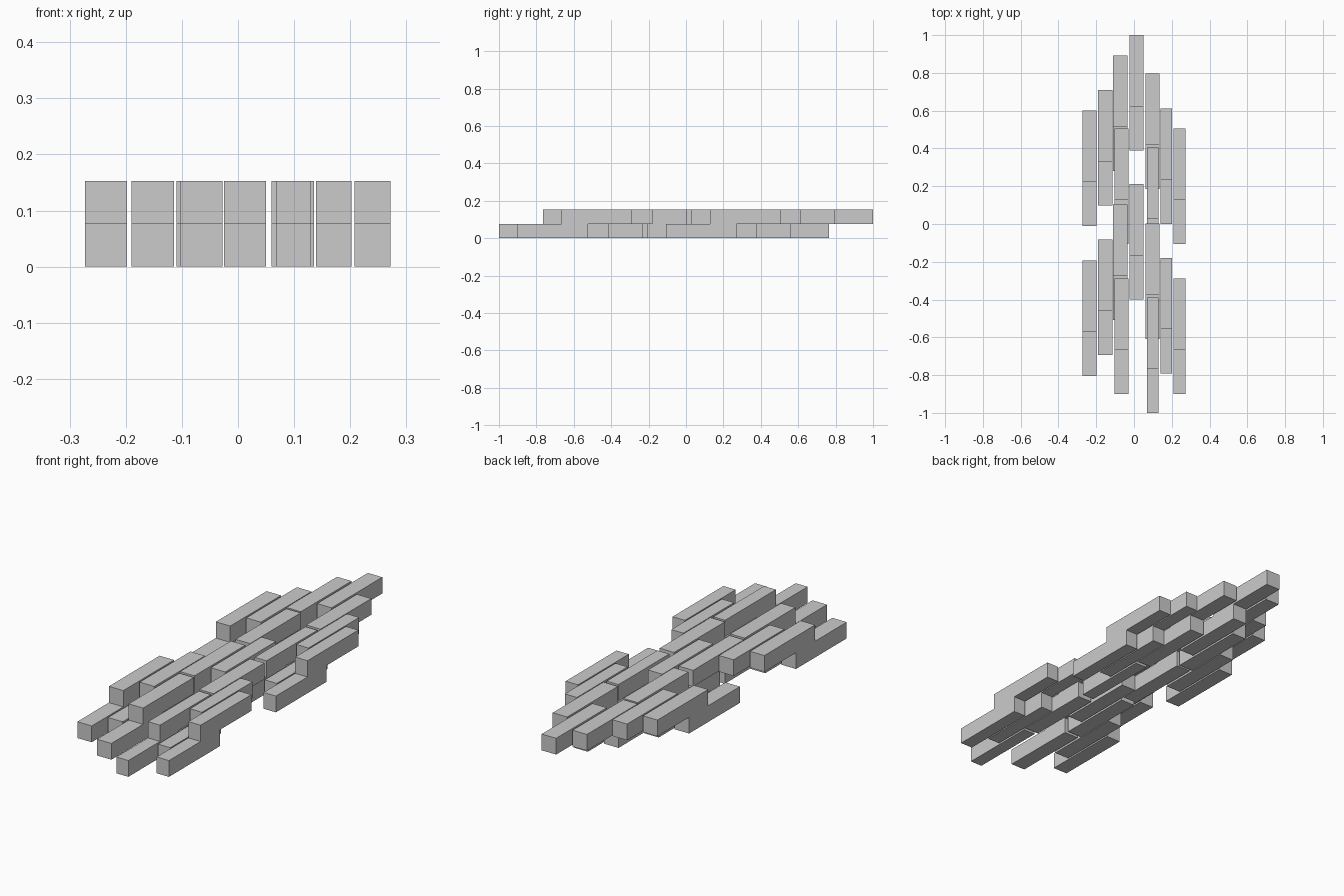
import bpy

if "Cube" in bpy.data.objects:
    bpy.data.objects.remove(bpy.data.objects["Cube"])

LENGTH = 0.377    # plank length along y
STEP = 0.235      # upper plank is pushed back by this much
HEIGHT = 0.0765   # plank thickness


def plank(name, x0, x1, y0, z0):
    bpy.ops.mesh.primitive_cube_add(
        size=1, location=((x0 + x1) / 2, y0 + LENGTH / 2, z0 + HEIGHT / 2))
    ob = bpy.context.object
    ob.name = name
    ob.scale = (x1 - x0, LENGTH, HEIGHT)
    bpy.ops.object.transform_apply(location=False, rotation=False, scale=True)


# Rows: left x, right x, back ends (y) of each stacked plank pair
rows = [
    (-0.273, -0.198, (0.602, -0.192)),
    (-0.190, -0.114, (0.709, -0.082)),
    (-0.110, -0.035, (0.893, 0.104)),
    (-0.103, -0.028, (0.506, -0.288)),
    (-0.025, 0.050, (1.000, 0.211)),
    (0.060, 0.135, (0.797, 0.003)),
    (0.068, 0.130, (0.404, -0.388)),
    (0.139, 0.202, (0.612, -0.179)),
    (0.208, 0.272, (0.505, -0.289)),
]

for r, (x0, x1, backs) in enumerate(rows, 1):
    for k, back in enumerate(backs, 1):
        # upper plank, then the lower one stepped towards the front
        plank(f"upper_plank_{r}_{k}", x0, x1, back - LENGTH, HEIGHT)
        plank(f"lower_plank_{r}_{k}", x0, x1, back - LENGTH - STEP, 0)
